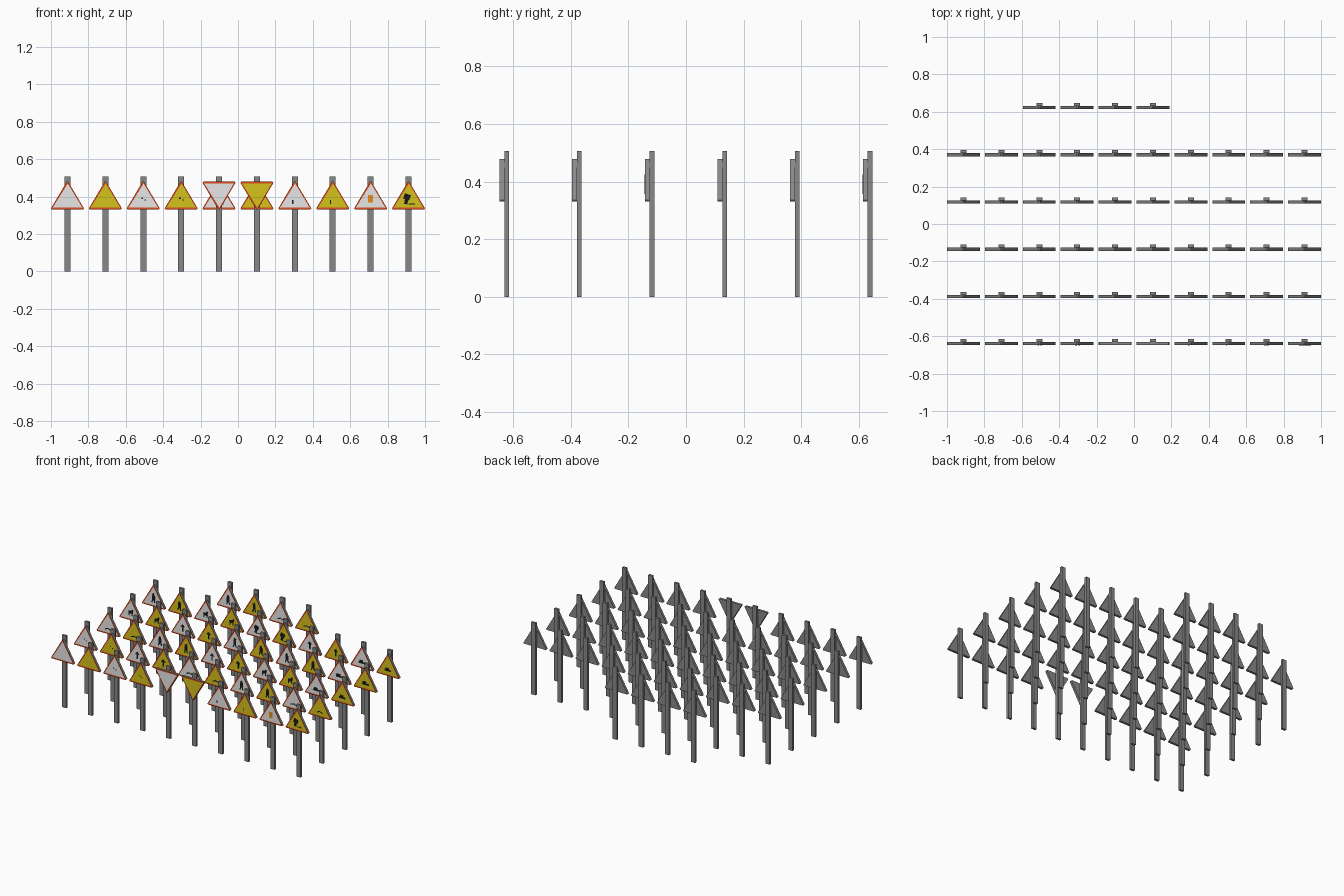
import bpy
import bmesh
import math
from mathutils import Matrix, Vector

cube = bpy.data.objects.get("Cube")
if cube:
    bpy.data.objects.remove(cube, do_unlink=True)


def material(name, *rgb):
    mat = bpy.data.materials.new(name)
    mat.use_nodes = True
    mat.diffuse_color = (*rgb, 1)
    mat.node_tree.nodes["Principled BSDF"].inputs["Base Color"].default_value = (*rgb, 1)
    return mat


GREY = material("steel grey", 0.25, 0.25, 0.25)
RED = material("border red", 0.75, 0.07, 0.01)
WHITE = material("sign white", 0.83, 0.83, 0.83)
YELLOW = material("sign yellow", 0.66, 0.54, 0.012)
BLACK = material("symbol black", 0.01, 0.01, 0.01)
ORANGE = material("symbol orange", 0.8, 0.27, 0.01)

SPACING_X, SPACING_Y = 0.2026, 0.2524
PLATE_DEPTH, POLE_DEPTH = 0.017, 0.016
PLATE_BOTTOM, PLATE_TOP = 0.331, 0.479


def finish(bm, name, *materials):
    mesh = bpy.data.meshes.new(name)
    bm.to_mesh(mesh)
    bm.free()
    for mat in materials:
        mesh.materials.append(mat)
    return mesh


def add_box(bm, center, size, angle=0):
    matrix = (Matrix.Translation(center) @ Matrix.Rotation(angle, 4, "Y")
              @ Matrix.Diagonal((*size, 1)))
    bmesh.ops.create_cube(bm, size=1, matrix=matrix)


def pole_mesh():
    bm = bmesh.new()
    height = 0.507
    add_box(bm, (0, POLE_DEPTH / 2, height / 2), (0.032, POLE_DEPTH, height))
    return finish(bm, "pole", GREY)


def plate_mesh(name, face_material, inverted=False):
    """Triangle with clipped corners, red border and inset coloured face."""
    bm = bmesh.new()
    side, cut = 0.183, 0.04
    apex = (PLATE_TOP - PLATE_BOTTOM) / (1 - cut)
    corners = [Vector((-side / 2, 0, 0)), Vector((side / 2, 0, 0)), Vector((0, 0, apex))]
    outline = []
    for i, corner in enumerate(corners):
        outline.append(corner.lerp(corners[i - 1], cut))
        outline.append(corner.lerp(corners[(i + 1) % 3], cut))
    for point in outline:
        point.z = PLATE_TOP - point.z if inverted else PLATE_BOTTOM + point.z
    front = [bm.verts.new((p.x, -PLATE_DEPTH, p.z)) for p in outline]
    back = [bm.verts.new((p.x, 0, p.z)) for p in outline]
    front_face = bm.faces.new(front)
    bm.faces.new(back)
    for i in range(len(outline)):
        bm.faces.new((front[i - 1], front[i], back[i], back[i - 1]))
    bmesh.ops.recalc_face_normals(bm, faces=bm.faces)
    border = bmesh.ops.inset_region(bm, faces=[front_face], thickness=0.011)["faces"]
    for face in border:
        face.material_index = 1
    front_face.material_index = 2
    return finish(bm, name, GREY, RED, face_material)


# Pictogram strokes: x, z, width, height, turn in degrees
SYMBOLS = {
    "specks": [(-0.006, 0.003, 0.009, 0.006, 0), (0.01, -0.006, 0.008, 0.006, 0)],
    "post": [(-0.012, -0.018, 0.007, 0.02, 0)],
    "light": [(0, 0, 0.026, 0.042, 0)],
    "worker": [(-0.008, 0.01, 0.034, 0.03, 20), (-0.012, -0.012, 0.018, 0.034, 10),
               (0.018, -0.028, 0.034, 0.006, 0)],
    "walker": [(0, 0.026, 0.016, 0.016, 45), (0, 0.004, 0.022, 0.032, 0),
               (-0.008, -0.018, 0.009, 0.024, 20), (0.008, -0.018, 0.009, 0.024, -20)],
    "animal": [(0, 0, 0.034, 0.02, -12), (0.014, 0.012, 0.014, 0.016, 30),
               (-0.012, -0.014, 0.008, 0.022, 10), (0.011, -0.014, 0.008, 0.022, -10)],
    "vehicle": [(0, -0.018, 0.05, 0.012, 0), (-0.004, -0.006, 0.028, 0.013, 0)],
    "arrow": [(0, -0.008, 0.01, 0.04, 0), (-0.006, 0.012, 0.008, 0.022, 40),
              (0.006, 0.012, 0.008, 0.022, -40)],
    "ridge": [(-0.01, -0.022, 0.025, 0.007, -20), (0.012, -0.022, 0.025, 0.007, 20)],
}


def symbol_mesh(kind):
    bm = bmesh.new()
    thickness = 0.0006
    for x, z, width, height, turn in SYMBOLS[kind]:
        add_box(bm, (x, -PLATE_DEPTH, 0.388 + z),
                (width, thickness, height), math.radians(turn))
    return finish(bm, kind + "_symbol", ORANGE if kind == "light" else BLACK)


# Each row lists one symbol per white and yellow pair of signs
ROWS = [
    ["", "specks", "yield", "post", "worker"],
    ["specks", "arrow", "ridge", "walker", "ridge"],
    ["ridge", "walker", "arrow", "animal", "vehicle"],
    ["animal", "arrow", "walker", "walker", "vehicle"],
    ["walker", "animal", "worker", "arrow", "vehicle"],
    ["walker", "ridge"],
]

pole = pole_mesh()
upright = [plate_mesh("white_plate", WHITE), plate_mesh("yellow_plate", YELLOW)]
inverted = [plate_mesh("white_yield_plate", WHITE, True),
            plate_mesh("yellow_yield_plate", YELLOW, True)]
symbols = {kind: symbol_mesh(kind) for kind in SYMBOLS}


def place(name, mesh, location):
    obj = bpy.data.objects.new(name, mesh)
    obj.location = location
    bpy.context.collection.objects.link(obj)


# Lay out the field of signs, the short last row starting two places in
for row, kinds in enumerate(ROWS):
    first = 2 if len(kinds) < 5 else 0
    for index in range(2 * len(kinds)):
        kind = kinds[index // 2]
        column, shade = first + index, index % 2
        spot = ((column - 4.5) * SPACING_X, (row - 2.5) * SPACING_Y, 0)
        label = f"row_{row + 1}_sign_{column + 1}"
        place(label + "_pole", pole, spot)
        plates = inverted if kind == "yield" else upright
        place(label + "_plate", plates[shade], spot)
        if row == 0 and kind == "worker" and shade == 0:
            kind = "light"
        if kind in symbols:
            place(label + "_symbol", symbols[kind], spot)
